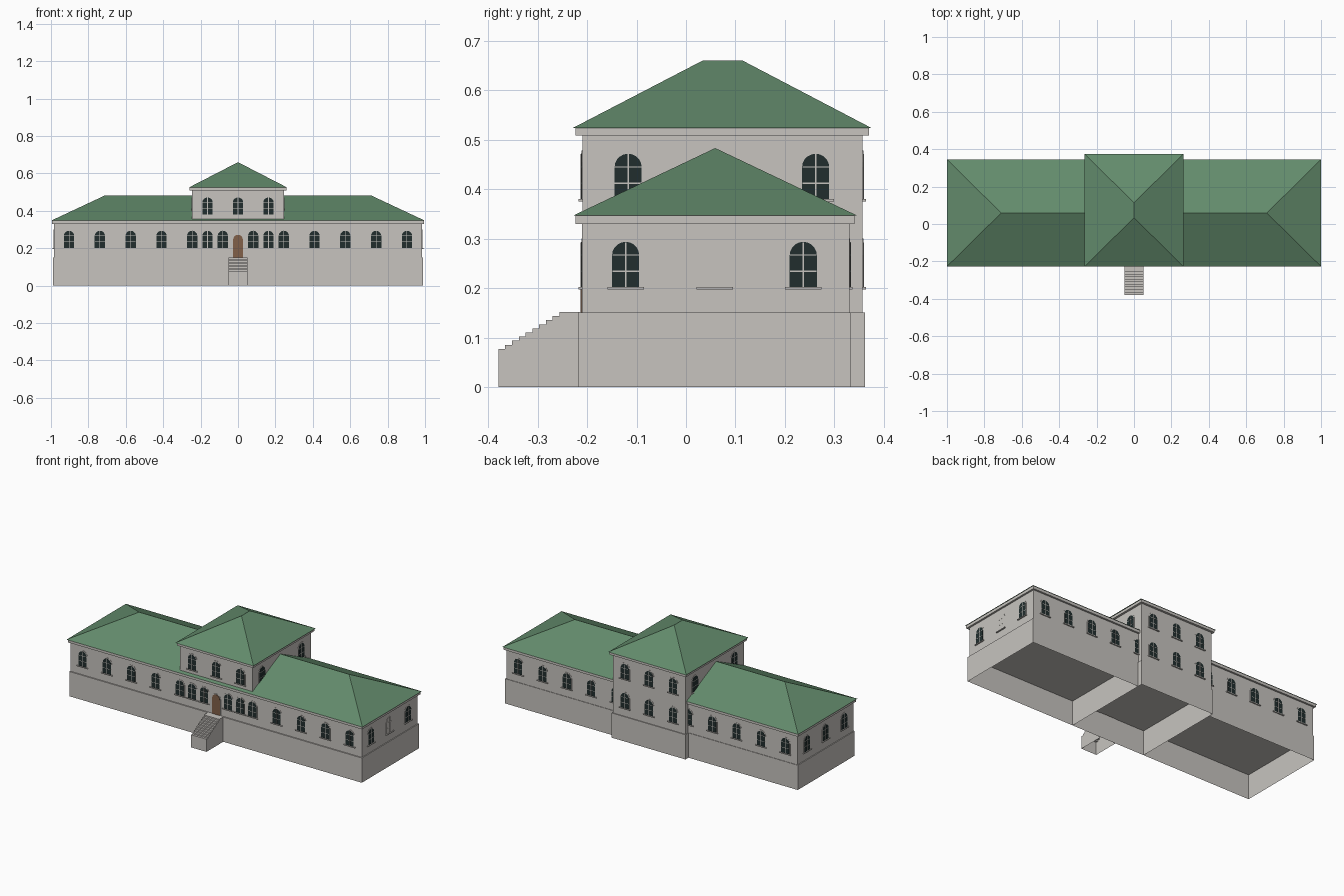
import bpy, bmesh, math
from mathutils import Matrix, Vector

cube = bpy.data.objects.get("Cube")
if cube:
    bpy.data.objects.remove(cube, do_unlink=True)


def material(name, rgb):
    m = bpy.data.materials.new(name)
    m.use_nodes = True
    m.diffuse_color = (*rgb, 1)
    m.node_tree.nodes["Principled BSDF"].inputs["Base Color"].default_value = (*rgb, 1)
    return m


STONE = material("warm grey stone", (0.57, 0.55, 0.52))
GREEN = material("green roof", (0.125, 0.26, 0.15))
GLASS = material("dark glass", (0.015, 0.027, 0.027))
WOOD = material("brown door", (0.22, 0.115, 0.065))


def finish(name, bm, *mats):
    bmesh.ops.recalc_face_normals(bm, faces=bm.faces)
    mesh = bpy.data.meshes.new(name)
    bm.to_mesh(mesh)
    bm.free()
    for m in mats:
        mesh.materials.append(m)
    obj = bpy.data.objects.new(name, mesh)
    bpy.context.collection.objects.link(obj)
    return obj


def box(name, x, y, z, open_bottom=False):
    bm = bmesh.new()
    bmesh.ops.create_cube(bm, size=1)
    for v in bm.verts:
        v.co = [lo + (c + 0.5) * (hi - lo) for c, (lo, hi) in zip(v.co, (x, y, z))]
    bm.normal_update()
    if open_bottom:
        under = [f for f in bm.faces if f.normal.z < -0.9]
        bmesh.ops.delete(bm, geom=under, context='FACES_ONLY')
    return finish(name, bm, STONE)


def hip_roof(name, x, y, z, ridge):
    bm = bmesh.new()
    eaves = [(x[0], y[0], z[0]), (x[1], y[0], z[0]), (x[1], y[1], z[0]), (x[0], y[1], z[0])]
    tops = [(px, py, z[1]) for px, py in ridge]
    bmesh.ops.convex_hull(bm, input=[bm.verts.new(p) for p in eaves + tops])
    bmesh.ops.dissolve_limit(bm, angle_limit=0.01, verts=bm.verts, edges=bm.edges)
    return finish(name, bm, GREEN)


def prism(bm, outline, low, high, frame, mat=0):
    """Extrude a flat outline along the outward axis of a wall frame."""
    base = bm.faces.new([bm.verts.new(frame @ Vector((u, v, low))) for u, v in outline])
    out = bmesh.ops.extrude_face_region(bm, geom=[base], use_keep_orig=True)["geom"]
    verts = [g for g in out if isinstance(g, bmesh.types.BMVert)]
    bmesh.ops.translate(bm, verts=verts, vec=frame.to_3x3() @ Vector((0, 0, high - low)))
    faces = {f for v in verts for f in v.link_faces} | {base}
    for f in faces:
        f.material_index = mat


def arch(r, bottom, top, n=10):
    spring = top - r
    curve = [(r * math.cos(math.pi * i / n), spring + r * math.sin(math.pi * i / n))
             for i in range(n + 1)]
    return [(-r, bottom), (r, bottom)] + curve


def rect(u0, u1, v0, v1):
    return [(u0, v0), (u1, v0), (u1, v1), (u0, v1)]


def wall_frame(origin, normal):
    n, up = Vector(normal), Vector((0, 0, 1))
    frame = Matrix((up.cross(n), up, n)).transposed().to_4x4()
    frame.translation = origin
    return frame


def add_window(bm, origin, normal, blind=False):
    f = wall_frame(origin, normal)
    prism(bm, arch(0.033, 0, 0.1), -0.002, 0.0015, f)
    prism(bm, arch(0.0275, 0.002, 0.0935), 0.001, 0.0022, f, 0 if blind else 1)
    # glazing bars
    prism(bm, rect(-0.0015, 0.0015, 0.002, 0.0925), 0.001, 0.003, f)
    for v in (0.034, 0.067):
        prism(bm, rect(-0.027, 0.027, v - 0.0012, v + 0.0012), 0.001, 0.003, f)
    # sill
    prism(bm, rect(-0.037, 0.037, -0.003, 0.002), -0.002, 0.007, f)


def window_row(name, origins, normal, blind=()):
    bm = bmesh.new()
    for i, o in enumerate(origins):
        add_window(bm, o, normal, i in blind)
    return finish(name, bm, STONE, GLASS)


FRONT, BACK = -0.21, 0.33
TOWER_X, TOWER_BACK, END_X = 0.245, 0.357, 0.984
LOW, HIGH = 0.2, 0.378

# Hollow plinths, open underneath
box("left_wing_plinth", (0.25, 0.989), (-0.217, 0.333), (0, 0.151), True)
box("right_wing_plinth", (-0.989, -0.25), (-0.217, 0.333), (0, 0.151), True)
box("tower_plinth", (-0.25, 0.25), (-0.217, 0.362), (0, 0.151), True)

# Walls and cornices
box("wing_walls", (-END_X, END_X), (FRONT, BACK), (0.151, 0.331), True)
box("wing_cornice", (-0.995, 0.995), (-0.223, 0.341), (0.33, 0.348))
box("tower_walls", (-TOWER_X, TOWER_X), (FRONT + 0.0005, TOWER_BACK), (0.151, 0.509), True)
box("tower_cornice", (-0.258, 0.258), (-0.223, 0.37), (0.508, 0.525))

# Hipped roofs
hip_roof("wing_roof", (-1, 1), (-0.227, 0.345), (0.347, 0.483), [(-0.71, 0.059), (0.71, 0.059)])
hip_roof("tower_roof", (-0.264, 0.264), (-0.228, 0.374), (0.524, 0.66), [(0, 0.034), (0, 0.114)])

# Entrance steps, one stepped side profile extruded across, open underneath
STEPS, RISE, RUN = 10, 0.0083, 0.0137
profile = [(-0.215, 0), (-0.379, 0)]
for i in range(STEPS):
    y, z = -0.379 + i * RUN, 0.077 + i * RISE
    profile += [(y, z), (y + RUN if i < STEPS - 1 else -0.215, z)]
bm = bmesh.new()
prism(bm, profile, -0.052, 0.052, wall_frame((0, 0, 0), (1, 0, 0)))
bm.normal_update()
under = [f for f in bm.faces if abs(f.normal.z) > 0.9 and f.calc_center_median().z < 0.01]
bmesh.ops.delete(bm, geom=under, context='FACES_ONLY')
finish("entrance_steps", bm, STONE)

# Arched entrance door
bm = bmesh.new()
door = wall_frame((0, FRONT, 0.151), (0, -1, 0))
prism(bm, arch(0.031, 0, 0.126), -0.002, 0.0015, door, 1)
prism(bm, arch(0.026, 0, 0.121), 0.001, 0.003, door, 0)
finish("entrance_door", bm, WOOD, STONE)

# Windows
wing_x = [0.245 + 0.1645 * i for i in range(5)]
tower_x = [-0.163, 0, 0.163]
for side, label in ((1, "left"), (-1, "right")):
    window_row(f"{label}_front_windows",
               [(side * x, FRONT, LOW) for x in [0.081, 0.163] + wing_x], (0, -1, 0))
    window_row(f"{label}_back_windows", [(side * x, BACK, LOW) for x in wing_x], (0, 1, 0))
    # the middle window of the left end is blind
    window_row(f"{label}_end_windows",
               [(side * END_X, y, LOW) for y in (-0.122, 0.058, 0.237)], (side, 0, 0),
               (1,) if side > 0 else ())
    window_row(f"{label}_tower_side_windows",
               [(side * TOWER_X, y, HIGH) for y in (-0.117, 0.262)], (side, 0, 0))
window_row("tower_front_windows", [(x, FRONT, HIGH) for x in tower_x], (0, -1, 0))
window_row("tower_back_windows",
           [(x, TOWER_BACK, z) for z in (LOW, HIGH) for x in tower_x], (0, 1, 0))
